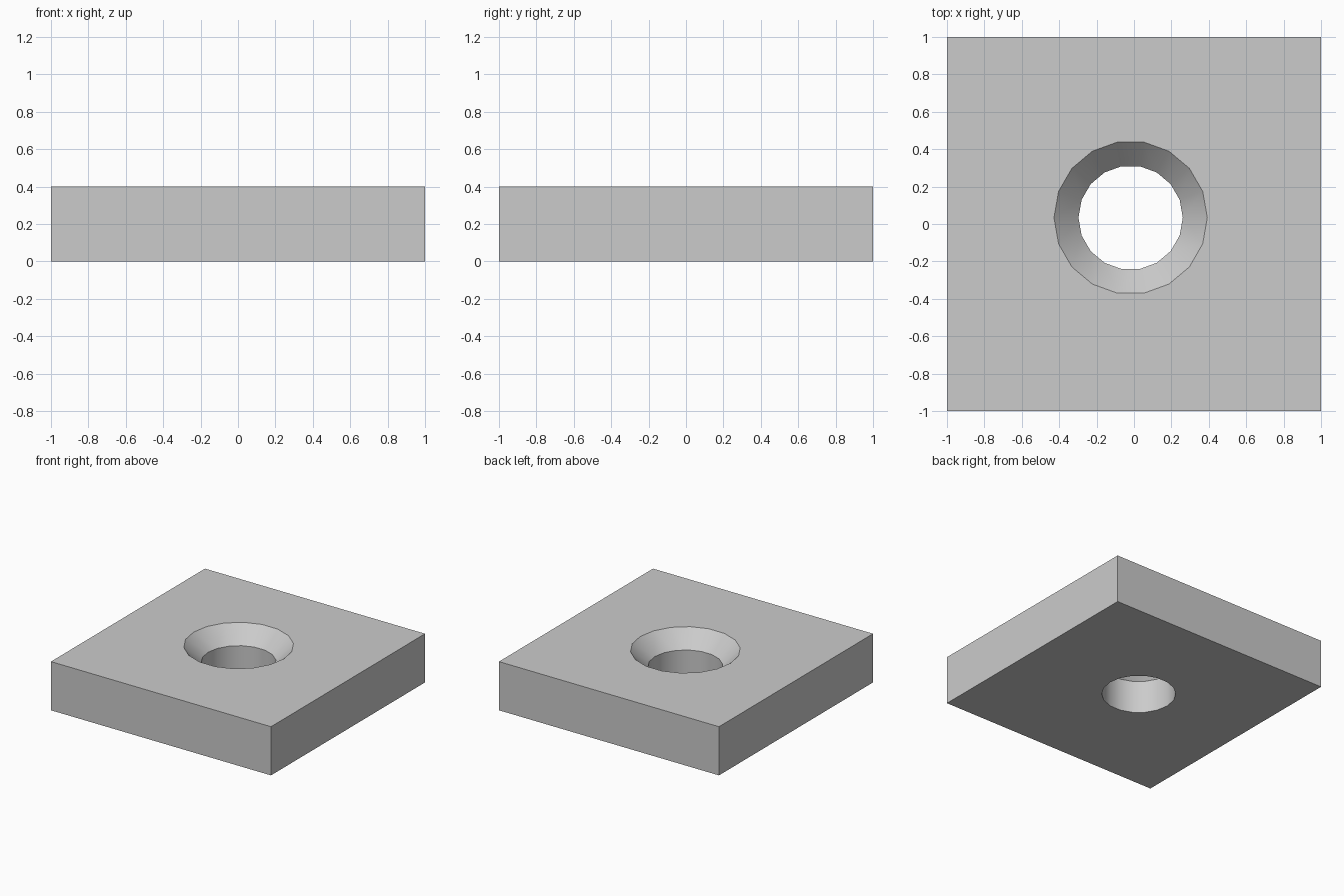
import bpy
import bmesh
import math

if "Cube" in bpy.data.objects:
    bpy.data.objects.remove(bpy.data.objects["Cube"])

SIDES = 18
HOLE_X, HOLE_Y = -0.018, 0.034

# Square plate
bpy.ops.mesh.primitive_cube_add(size=2, location=(0, 0, 0.2))
plate = bpy.context.object
plate.name = "plate"
plate.scale = (1, 1, 0.2)
bpy.ops.object.transform_apply(location=True, rotation=False, scale=True)

# Cutter: straight bore opening into a 45 degree countersink
profile = [(0.279, -0.1), (0.279, 0.269), (0.51, 0.5)]
bm = bmesh.new()
rings = []
for r, z in profile:
    rings.append([bm.verts.new((r * math.cos(i * math.tau / SIDES),
                                r * math.sin(i * math.tau / SIDES), z))
                  for i in range(SIDES)])
for low, high in zip(rings, rings[1:]):
    for i in range(SIDES):
        j = (i + 1) % SIDES
        bm.faces.new((low[i], low[j], high[j], high[i]))
bm.faces.new(rings[0][::-1])
bm.faces.new(rings[-1])
bmesh.ops.recalc_face_normals(bm, faces=bm.faces)
mesh = bpy.data.meshes.new("hole_cutter")
bm.to_mesh(mesh)
bm.free()
cutter = bpy.data.objects.new("hole_cutter", mesh)
cutter.location = (HOLE_X, HOLE_Y, 0)
bpy.context.collection.objects.link(cutter)

# Cut the hole, then remove the helper
cut = plate.modifiers.new("countersunk_hole", 'BOOLEAN')
cut.operation = 'DIFFERENCE'
cut.solver = 'EXACT'
cut.object = cutter
bpy.context.view_layer.objects.active = plate
bpy.ops.object.modifier_apply(modifier=cut.name)
bpy.data.objects.remove(cutter)

# Smooth hole walls, sharp rims and plate edges
plate.select_set(True)
bpy.ops.object.shade_smooth_by_angle(angle=math.radians(30))
